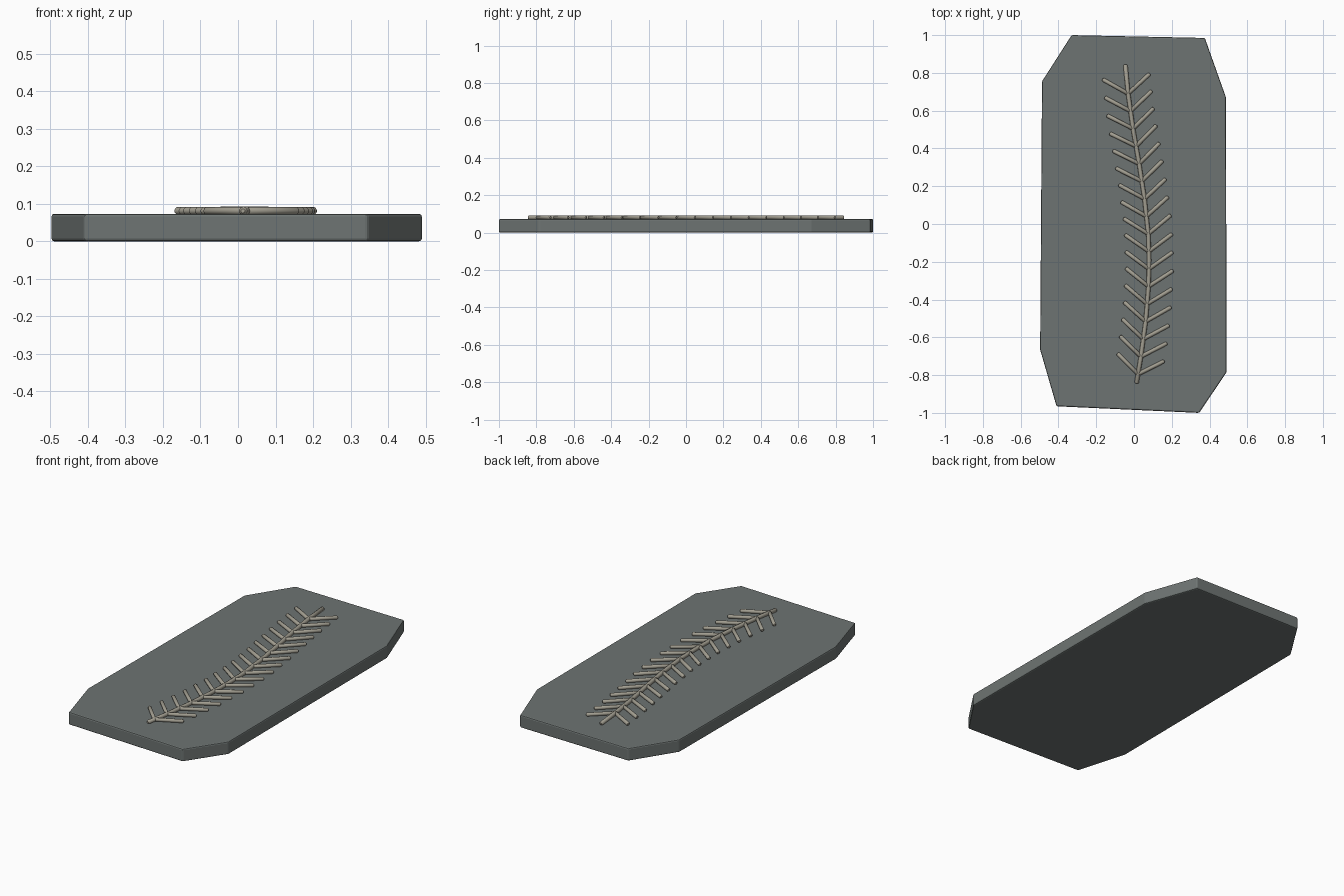
import bpy, bmesh, math
from mathutils import Vector

if "Cube" in bpy.data.objects:
    bpy.data.objects.remove(bpy.data.objects["Cube"])


def material(name, rgb):
    m = bpy.data.materials.new(name)
    m.diffuse_color = (*rgb, 1)
    m.use_nodes = True
    m.node_tree.nodes["Principled BSDF"].inputs["Base Color"].default_value = m.diffuse_color
    return m


stone = material("stone_grey", (0.155, 0.175, 0.17))
bone = material("bone", (0.36, 0.34, 0.28))

# Stone slab: irregular chamfered outline, extruded
outline = [(-0.41, -0.965), (0.345, -1.0), (0.49, -0.785), (0.487, 0.67),
           (0.375, 0.985), (-0.33, 1.0), (-0.487, 0.755), (-0.497, -0.665)]
TOP = 0.073
bm = bmesh.new()
face = bm.faces.new([bm.verts.new((x, y, 0)) for x, y in outline])
ext = bmesh.ops.extrude_face_region(bm, geom=[face])
bmesh.ops.translate(bm, vec=(0, 0, TOP),
                    verts=[v for v in ext["geom"] if isinstance(v, bmesh.types.BMVert)])
bmesh.ops.recalc_face_normals(bm, faces=bm.faces)
me = bpy.data.meshes.new("stone_slab")
bm.to_mesh(me)
bm.free()
slab = bpy.data.objects.new("stone_slab", me)
bpy.context.collection.objects.link(slab)
me.materials.append(stone)
bev = slab.modifiers.new("edge_bevel", "BEVEL")
bev.width = 0.007
bev.segments = 2


# Round-ended tubes, all strands of one part in a single curve object
def tubes(name, paths, radius):
    cu = bpy.data.curves.new(name, "CURVE")
    cu.dimensions = "3D"
    cu.bevel_depth = radius
    cu.bevel_resolution = 2
    cu.use_fill_caps = True
    for path in paths:
        a = (path[1] - path[0]).normalized() * radius
        b = (path[-1] - path[-2]).normalized() * radius
        pts = [(path[0], 0.5), (path[0] + a * 0.5, 1)]
        pts += [(p, 1) for p in path[1:-1]]
        pts += [(path[-1] - b * 0.5, 1), (path[-1], 0.5)]
        sp = cu.splines.new("POLY")
        sp.points.add(len(pts) - 1)
        for q, (p, r) in zip(sp.points, pts):
            q.co = (*p, 1)
            q.radius = r
        sp.use_smooth = True
    ob = bpy.data.objects.new(name, cu)
    bpy.context.collection.objects.link(ob)
    cu.materials.append(bone)


# Spine centre line, interpolated through a few points
KEYS = [(-0.845, 0.013), (-0.70, 0.037), (-0.515, 0.062), (-0.33, 0.077), (-0.19, 0.08),
        (-0.055, 0.076), (0.14, 0.055), (0.325, 0.026), (0.51, -0.006),
        (0.69, -0.031), (0.845, -0.046)]


def spine_at(y):
    for (y0, x0), (y1, x1) in zip(KEYS, KEYS[1:]):
        if y <= y1:
            break
    return Vector((x0 + (x1 - x0) * (y - y0) / (y1 - y0), y, 0.081))


tubes("spine", [[spine_at(y) for y, _ in KEYS]], 0.0115)

# Paired ribs, swept forward from the spine
ribs = []
for i in range(17):
    y = 0.69 - i * 1.485 / 16
    p = spine_at(y)
    d = spine_at(y + 0.08) - spine_at(y - 0.08)
    heading = math.atan2(d.y, d.x)
    for side in (-1, 1):
        a = heading + side * math.radians(54)
        ribs.append([p, p + 0.156 * Vector((math.cos(a), math.sin(a), 0))])
tubes("ribs", ribs, 0.0105)
